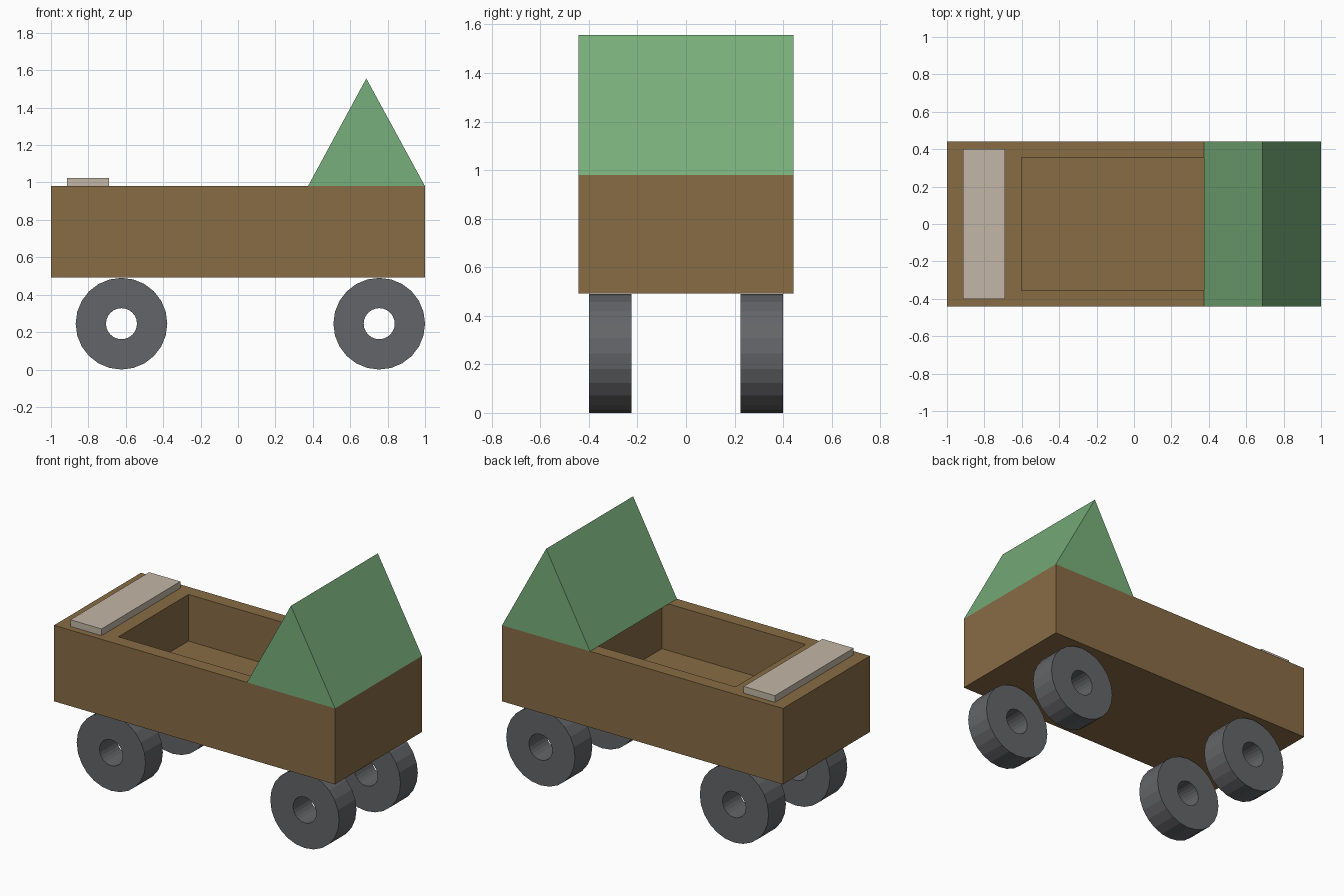
import bpy, bmesh
from math import tau
from mathutils import Vector

if "Cube" in bpy.data.objects:
    bpy.data.objects.remove(bpy.data.objects["Cube"])


def material(name, rgb):
    m = bpy.data.materials.new(name)
    m.diffuse_color = (*rgb, 1)
    m.use_nodes = True
    m.node_tree.nodes["Principled BSDF"].inputs["Base Color"].default_value = m.diffuse_color
    return m


def finish(bm, name, mat):
    bmesh.ops.recalc_face_normals(bm, faces=bm.faces[:])
    me = bpy.data.meshes.new(name)
    bm.to_mesh(me)
    bm.free()
    ob = bpy.data.objects.new(name, me)
    bpy.context.collection.objects.link(ob)
    me.materials.append(mat)
    return ob


def box(x0, x1, y0, y1, z0, z1):
    bm = bmesh.new()
    bmesh.ops.create_cube(bm, size=1)
    for v in bm.verts:
        v.co = (x1 if v.co.x > 0 else x0,
                y1 if v.co.y > 0 else y0,
                z1 if v.co.z > 0 else z0)
    return bm


brown = material("brown wood", (0.244, 0.150, 0.060))
green = material("green paint", (0.186, 0.425, 0.197))
tan = material("tan board", (0.54, 0.47, 0.38))
rubber = material("dark rubber", (0.127, 0.130, 0.138))

# Cart body: box with a recessed bay open at the top
HALF, BASE, TOP, FLOOR = 0.442, 0.491, 0.98, 0.68
bm = box(-1, 1, -HALF, HALF, BASE, TOP)
top = max(bm.faces, key=lambda f: f.calc_center_median().z)
bmesh.ops.inset_region(bm, faces=[top], thickness=0.1)
for v in top.verts:
    v.co.x = 0.42 if v.co.x > 0 else -0.602
    v.co.y = 0.356 if v.co.y > 0 else -0.356
bay = bmesh.ops.extrude_discrete_faces(bm, faces=[top])["faces"][0]
for v in bay.verts:
    v.co.z = FLOOR
finish(bm, "cart_body", brown)

# Rear board lying on the rim
finish(box(-0.913, -0.691, -0.4, 0.4, TOP, 1.023), "bench_board", tan)

# Triangular roof block
bm = bmesh.new()
tri = bm.faces.new([bm.verts.new((x, -HALF, z))
                    for x, z in ((0.374, TOP), (1, TOP), (0.686, 1.556))])
ext = bmesh.ops.extrude_face_region(bm, geom=[tri], use_keep_orig=True)["geom"]
bmesh.ops.translate(bm, vec=(0, 2 * HALF, 0),
                    verts=[g for g in ext if isinstance(g, bmesh.types.BMVert)])
finish(bm, "roof_block", green)


# Wheels: rectangular section spun around the axle
def wheel(name, x, y):
    c = Vector((x, y, 0.245))
    bm = bmesh.new()
    vs = [bm.verts.new(c + Vector((r, w, 0)))
          for r, w in ((0.083, -0.088), (0.245, -0.088), (0.245, 0.088), (0.083, 0.088))]
    es = [bm.edges.new((vs[i], vs[(i + 1) % 4])) for i in range(4)]
    bmesh.ops.spin(bm, geom=vs + es, cent=c, axis=(0, 1, 0), angle=tau, steps=24)
    bmesh.ops.remove_doubles(bm, verts=bm.verts[:], dist=0.0005)
    finish(bm, name, rubber)


for end, x in (("rear", -0.623), ("front", 0.755)):
    for side, y in (("right", -0.312), ("left", 0.312)):
        wheel(f"{end}_{side}_wheel", x, y)
